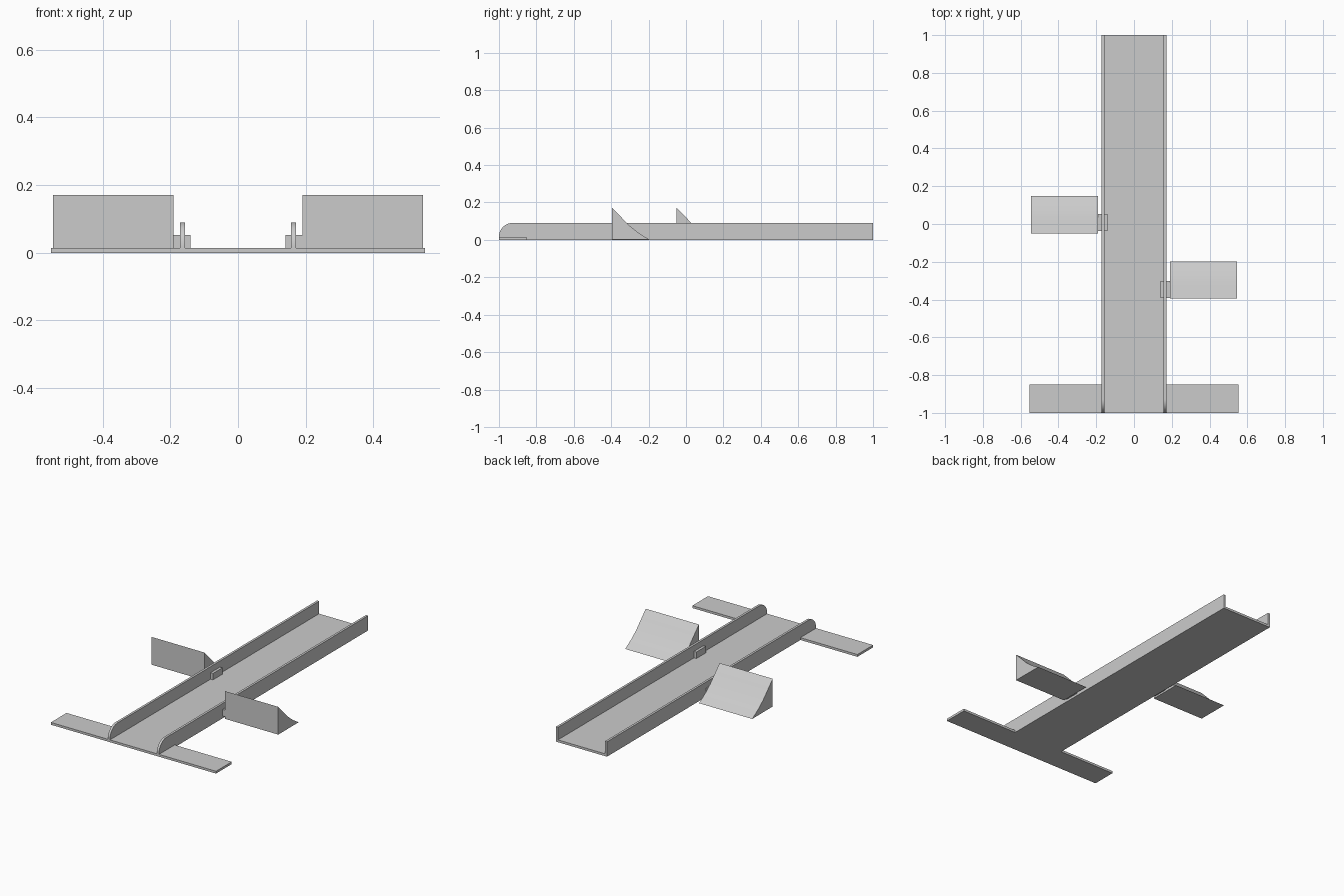
import bpy
import math

cube = bpy.data.objects.get("Cube")
if cube:
    bpy.data.objects.remove(cube, do_unlink=True)

# One plain grey for the whole model
grey = bpy.data.materials.new("light_grey")
grey.use_nodes = True
colour = (0.6, 0.6, 0.6, 1)
grey.diffuse_color = colour
grey.node_tree.nodes["Principled BSDF"].inputs["Base Color"].default_value = colour


def extrude_x(name, profile, x0, x1):
    """Solid made by sweeping a (y, z) profile from x0 to x1."""
    n = len(profile)
    verts = [(x, y, z) for x in (x0, x1) for y, z in profile]
    faces = [tuple(reversed(range(n))), tuple(range(n, 2 * n))]
    faces += [(i, (i + 1) % n, n + (i + 1) % n, n + i) for i in range(n)]
    mesh = bpy.data.meshes.new(name)
    mesh.from_pydata(verts, [], faces)
    mesh.materials.append(grey)
    obj = bpy.data.objects.new(name, mesh)
    bpy.context.collection.objects.link(obj)
    bpy.ops.object.select_all(action="DESELECT")
    obj.select_set(True)
    bpy.context.view_layer.objects.active = obj
    bpy.ops.object.shade_smooth_by_angle(angle=math.radians(25))
    return obj


def box(name, x0, x1, y0, y1, z0, z1):
    return extrude_x(name, [(y0, z0), (y1, z0), (y1, z1), (y0, z1)], x0, x1)


# Long floor and the cross bar at the front
THICK = 0.014
box("floor", -0.171, 0.171, -1, 1, 0, THICK)
for side, name in ((-1, "right"), (1, "left")):
    x0, x1 = sorted((side * 0.171, side * 0.553))
    box(f"front_bar_{name}", x0, x1, -1, -0.85, 0, THICK)

# Side rails with a rounded front top corner
R, TOP = 0.072, 0.09
arc = [(-1 + R - R * math.sin(a), TOP - R + R * math.cos(a))
       for a in (math.pi / 2 * i / 10 for i in range(11))]
rail = [(-1, 0), (1, 0), (1, TOP)] + arc
for side, name in ((-1, "right"), (1, "left")):
    x0, x1 = sorted((side * 0.157, side * 0.171))
    extrude_x(f"rail_{name}", rail, x0, x1)

# Scooped wedges at staggered positions, each held by a clip over the rail
slope = [(0.197, 0.003), (0.165, 0.022), (0.135, 0.042),
         (0.11, 0.062), (0.09, 0.079), (0.05, 0.12), (0, 0.171)]
for side, name, front, clip_front in ((-1, "right", -0.05, -0.038),
                                      (1, "left", -0.395, -0.391)):
    x0, x1 = sorted((side * 0.19, side * 0.546))
    profile = [(front, 0.003)] + [(front + y, z) for y, z in slope]
    extrude_x(f"wedge_{name}", profile, x0, x1)
    x0, x1 = sorted((side * 0.141, side * 0.19))
    box(f"clip_{name}", x0, x1, clip_front, clip_front + 0.09, THICK, 0.053)
